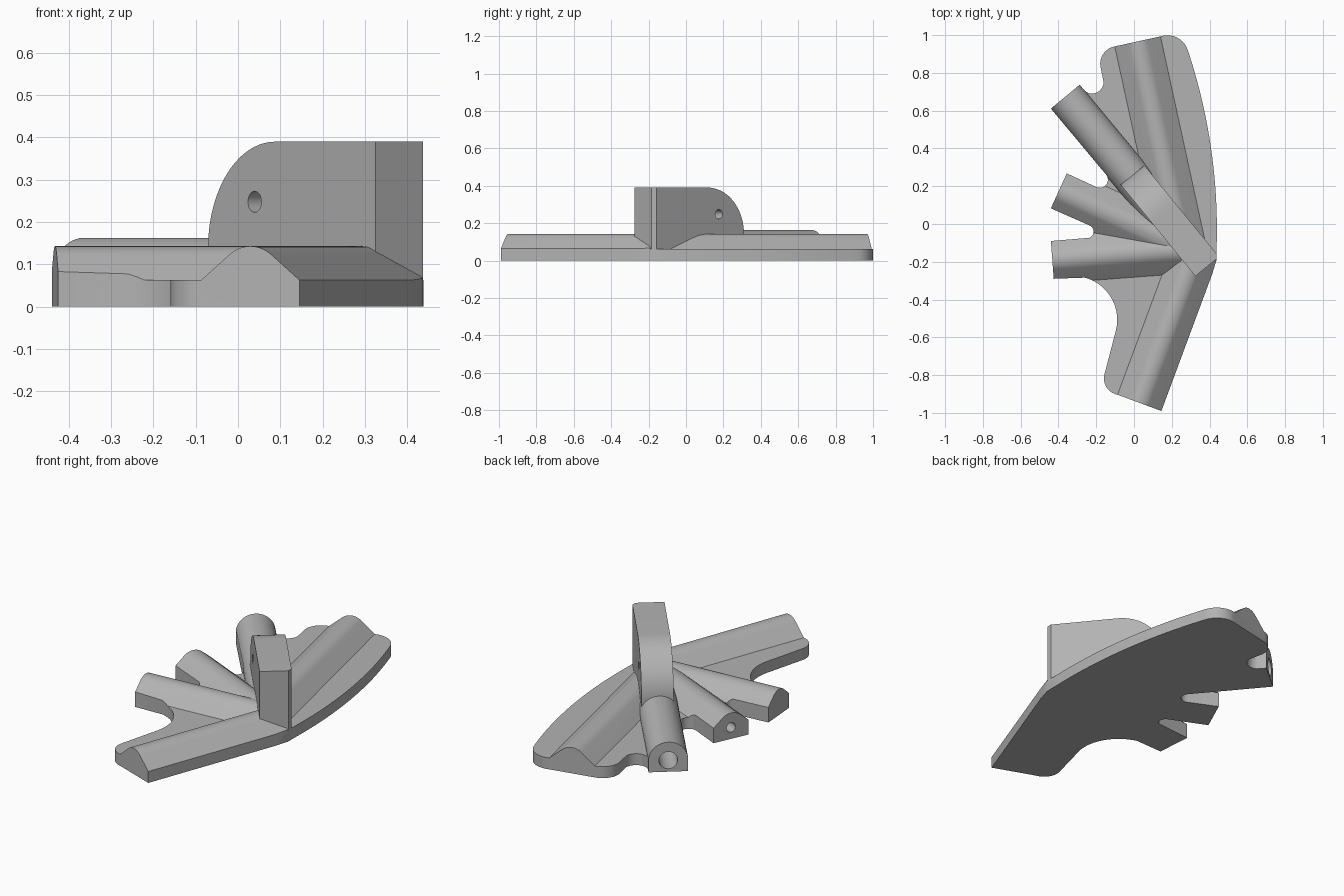
import bpy, bmesh, math
from mathutils import Vector, Matrix

cube = bpy.data.objects.get("Cube")
if cube:
    bpy.data.objects.remove(cube, do_unlink=True)

UP = Vector((0, 0, 1))
PLATE_TOP = 0.063


def frame(origin, x_axis, y_axis, z_axis):
    m = Matrix((x_axis, y_axis, z_axis)).transposed().to_4x4()
    m.translation = origin
    return m


def prism(name, profile, depth, matrix=None):
    """Extrude a flat profile along its local z axis."""
    bm = bmesh.new()
    face = bm.faces.new([bm.verts.new((x, y, 0)) for x, y in profile])
    moved = bmesh.ops.extrude_face_region(bm, geom=[face])["geom"]
    verts = [v for v in moved if isinstance(v, bmesh.types.BMVert)]
    bmesh.ops.translate(bm, verts=verts, vec=(0, 0, depth))
    bm.transform(matrix or Matrix())
    bmesh.ops.recalc_face_normals(bm, faces=bm.faces)
    mesh = bpy.data.meshes.new(name)
    bm.to_mesh(mesh)
    bm.free()
    obj = bpy.data.objects.new(name, mesh)
    bpy.context.collection.objects.link(obj)
    return obj


def sweep(cx, cy, r, a, b, n):
    """Points on a circle from angle a to b, in degrees."""
    angles = [math.radians(a + (b - a) * i / n) for i in range(n + 1)]
    return [(cx + r * math.cos(t), cy + r * math.sin(t)) for t in angles]


def arc(p, q, s, n=10):
    """Arc from p through q to s."""
    (ax, ay), (bx, by), (cx, cy) = p, q, s
    d = 2 * (ax * (by - cy) + bx * (cy - ay) + cx * (ay - by))
    a2, b2, c2 = ax * ax + ay * ay, bx * bx + by * by, cx * cx + cy * cy
    ux = (a2 * (by - cy) + b2 * (cy - ay) + c2 * (ay - by)) / d
    uy = (a2 * (cx - bx) + b2 * (ax - cx) + c2 * (bx - ax)) / d
    a, m, b = [math.atan2(y - uy, x - ux) for x, y in (p, q, s)]
    full = 2 * math.pi
    span = (b - a) % full
    if (m - a) % full > span:
        span -= full
    start = math.degrees(a)
    return sweep(ux, uy, math.hypot(ax - ux, ay - uy), start,
                 start + math.degrees(span), n)


# Plan outline of the whole bracket
outline = [(0.145, -0.99)]
outline += arc((-0.087, -0.904), (-0.148, -0.86), (-0.155, -0.79))
outline += arc((-0.095, -0.56), (-0.13, -0.376), (-0.26, -0.284), 16)
outline += [(-0.425, -0.29), (-0.44, -0.09)]
outline += arc((-0.235, -0.073), (-0.214, -0.04), (-0.235, -0.008))
outline += [(-0.44, 0.083), (-0.356, 0.268)]
outline += arc((-0.2, 0.196), (-0.15, 0.205), (-0.145, 0.258))
outline += [(-0.44, 0.611), (-0.288, 0.737)]
outline += arc((-0.255, 0.70), (-0.195, 0.697), (-0.161, 0.75))
outline += arc((-0.175, 0.82), (-0.163, 0.9), (-0.103, 0.94))
outline += arc((0.14, 0.993), (0.232, 0.985), (0.285, 0.92))
outline += arc((0.285, 0.92), (0.408, 0.40), (0.438, -0.1), 24)[1:]
outline += [(0.437, -0.19), (0.414, -0.265)]
trim = prism("outline_trim", outline, 1, Matrix.Translation((0, 0, 0)))

# Oversized slab, trimmed to the outline later
slab = prism("plate_slab", [(-1.2, -1.2), (1.2, -1.2), (1.2, 1.2), (-1.2, 1.2)],
             PLATE_TOP + 0.1, Matrix.Translation((0, 0, -0.1)))

# Rib sections: a ridge with tangent flanks, and a round-topped sleeve
tangent = math.degrees(math.acos(0.08 / 0.124))
ridge = ([(0.124, 0.03), (0.124, PLATE_TOP)]
         + sweep(0, PLATE_TOP, 0.08, tangent, 180 - tangent, 12)
         + [(-0.124, PLATE_TOP), (-0.124, 0.03)])
sleeve = [(0.1, 0.03)] + sweep(0, PLATE_TOP, 0.1, 0, 180, 24) + [(-0.1, 0.03)]

# Section, outer end, direction inward, length, bore radius, bore depth
ribs = {
    "front_rib": (ridge, (0.029, -0.947), (0.348, 0.937), 0.85, 0.026, 0.35),
    "back_rib": (ridge, (0.019, 0.967), (0.213, -0.977), 1.1, 0.026, 0.35),
    "side_rib": (ridge, (-0.432, -0.19), (0.997, 0.075), 0.7, 0.026, 0.35),
    "middle_rib": (ridge, (-0.398, 0.176), (0.91, -0.413), 0.7, 0.026, 0.35),
    "sleeve_rib": (sleeve, (-0.364, 0.674), (0.638, -0.77), 0.85, 0.047, 0.45),
}
solids, bores = [], []
for name, (section, end, way, length, radius, depth) in ribs.items():
    way = Vector((*way, 0)).normalized()
    place = frame(Vector((*end, 0)) - way * 0.03, UP.cross(way), UP, way)
    solids.append(prism(name, section, length + 0.03, place))
    circle = sweep(0, PLATE_TOP, radius, 0, 345, 23)
    bores.append(prism(name + "_bore", circle, depth + 0.03, place))

# Upright fin with a rounded shoulder and three cross holes
along = Vector((0.633, -0.774, 0)).normalized()
across = Vector((0.774, 0.633, 0)).normalized()
start = Vector((-0.008, 0.259, 0))
fin_side = ([(0, 0.03)] + sweep(0.25, 0.14, 0.25, 180, 90, 20)
            + [(0.625, 0.39), (0.625, 0.03)])
solids.append(prism("fin", fin_side, 0.162,
                    frame(start - across * 0.081, along, UP, across)))
for t in (0.174, 0.38, 0.505):
    bores.append(prism("fin_hole", sweep(t, 0.248, 0.025, 0, 345, 23), 0.4,
                       frame(start - across * 0.2, along, UP, across)))

# Merge the solids, trim to the outline, then drill
steps = ([("UNION", o) for o in solids] + [("INTERSECT", trim)]
         + [("DIFFERENCE", o) for o in bores])
for operation, tool in steps:
    mod = slab.modifiers.new(operation.title(), "BOOLEAN")
    mod.operation, mod.solver, mod.object = operation, "EXACT", tool
bpy.context.view_layer.update()
merged = slab.evaluated_get(bpy.context.evaluated_depsgraph_get())
bracket = bpy.data.objects.new("ribbed_bracket",
                               bpy.data.meshes.new_from_object(merged))
bpy.context.collection.objects.link(bracket)
for helper in [slab] + [tool for _, tool in steps]:
    bpy.data.objects.remove(helper, do_unlink=True)

# Plain grey finish
grey = bpy.data.materials.new("plain_grey")
grey.use_nodes = True
colour = (0.45, 0.45, 0.45, 1)
grey.diffuse_color = colour
grey.node_tree.nodes["Principled BSDF"].inputs["Base Color"].default_value = colour
bracket.data.materials.clear()
bracket.data.materials.append(grey)

bpy.ops.object.select_all(action="DESELECT")
bracket.select_set(True)
bpy.context.view_layer.objects.active = bracket
bpy.ops.object.shade_smooth_by_angle(angle=math.radians(25))
